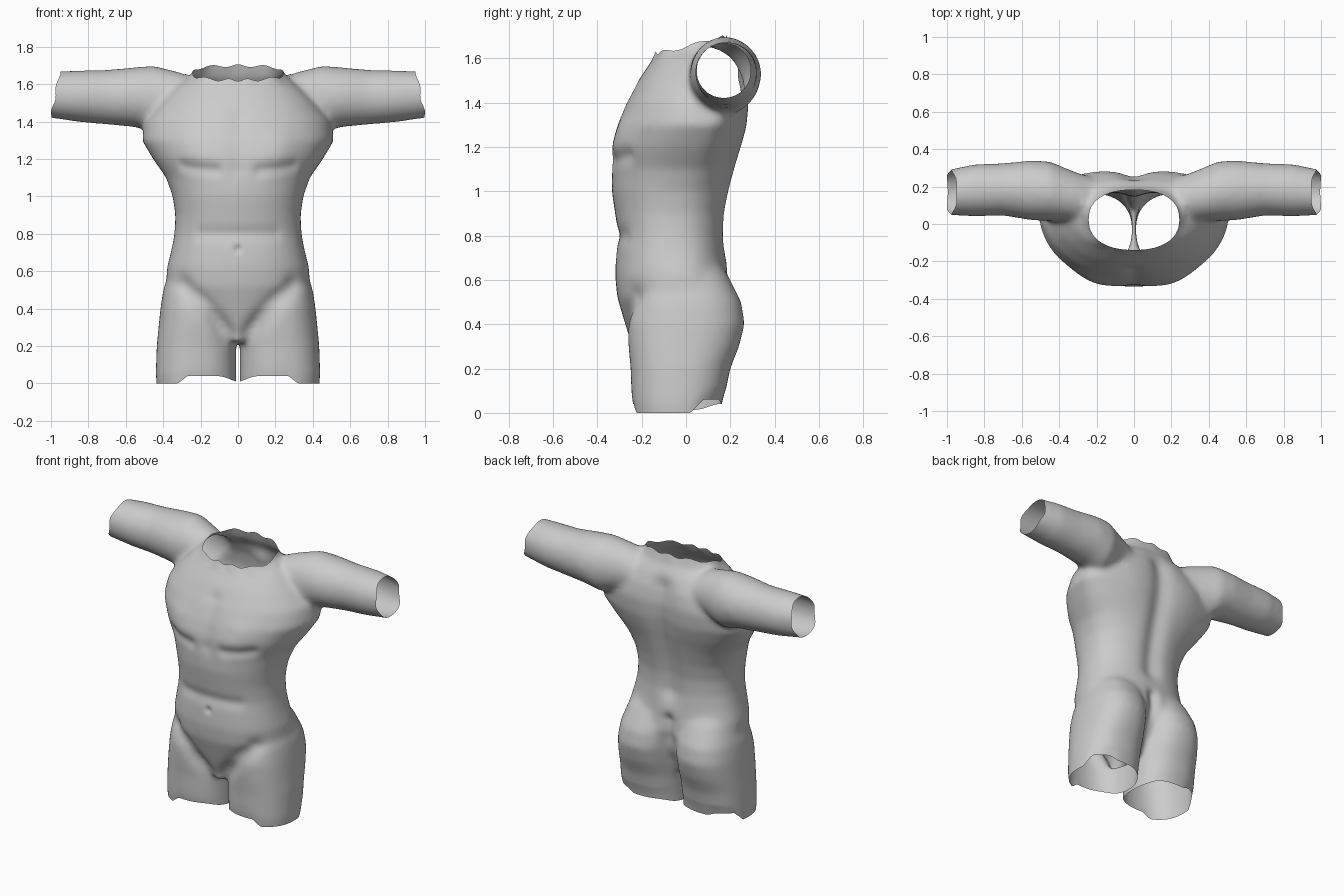
import bpy, bmesh
from math import sin, cos, pi, exp, atan2
from mathutils import Vector

cube = bpy.data.objects.get("Cube")
if cube:
    bpy.data.objects.remove(cube)

skin = bpy.data.materials.new("light_grey")
skin.use_nodes = True
skin.diffuse_color = (0.6, 0.6, 0.6, 1)
skin.node_tree.nodes["Principled BSDF"].inputs["Base Color"].default_value = skin.diffuse_color

STEPS = 48


def spow(v, e):
    return abs(v) ** e * (1 if v > 0 else -1)


def clamp(v):
    return max(0.0, min(1.0, v))


def loft(bm, rings):
    """Skin a closed solid over a list of point rings."""
    loops = [[bm.verts.new(p) for p in ring] for ring in rings]
    faces = [bm.faces.new(loops[0]), bm.faces.new(loops[-1])]
    for a, b in zip(loops, loops[1:]):
        for i in range(STEPS):
            j = (i + 1) % STEPS
            faces.append(bm.faces.new((a[i], a[j], b[j], b[i])))
    bmesh.ops.recalc_face_normals(bm, faces=faces)


def body_ring(z, x0, x1, front, mid, back, power=2.3):
    """Horizontal section whose widest line sits at y = mid."""
    ring = []
    for i in range(STEPS):
        a = 2 * pi * i / STEPS
        c, s = spow(cos(a), 2 / power), spow(sin(a), 2 / power)
        depth = back - mid if s > 0 else mid - front
        ring.append(((x0 + x1) / 2 + c * (x1 - x0) / 2, mid + s * depth, z))
    return ring


def arm_ring(x, cy, cz, ry, rz):
    return [(x, cy + ry * cos(2 * pi * i / STEPS), cz + rz * sin(2 * pi * i / STEPS))
            for i in range(STEPS)]


# Trunk: height, half width, front, widest line, back
TRUNK = [
    (.22, .05, -.22, -.06, .08), (.32, .16, -.25, -.03, .12), (.42, .3, -.28, 0, .17),
    (.52, .385, -.31, 0, .2), (.62, .38, -.32, -.02, .19), (.72, .355, -.315, -.04, .18),
    (.8, .34, -.305, -.05, .175), (.9, .335, -.32, -.05, .18), (1, .35, -.335, -.04, .2),
    (1.1, .385, -.335, 0, .225), (1.2, .455, -.335, .05, .25), (1.3, .515, -.31, .1, .27),
    (1.4, .5, -.27, .12, .28), (1.5, .42, -.215, .1, .27), (1.58, .34, -.16, .08, .24),
    (1.64, .25, -.13, .05, .2), (1.75, .2, -.11, .03, .16)]
# Thigh: height, outer side, front, widest line, back
THIGH = [
    (-.08, .43, -.23, -.03, .15), (.05, .44, -.245, -.03, .17), (.2, .435, -.25, -.02, .2),
    (.3, .425, -.26, -.01, .24), (.4, .415, -.265, 0, .265), (.5, .4, -.25, 0, .25),
    (.62, .36, -.2, 0, .19), (.72, .3, -.1, 0, .12)]
# Arm: distance out, centre y, centre z, radius y, radius z
ARM = [
    (.15, .1, 1.5, .12, .1), (.3, .14, 1.52, .13, .14), (.45, .175, 1.52, .16, .178),
    (.55, .18, 1.53, .16, .16), (.7, .185, 1.53, .14, .146), (.85, .18, 1.535, .14, .138),
    (1.08, .165, 1.548, .115, .118)]

bm = bmesh.new()
loft(bm, [body_ring(z, -w, w, f, m, b) for z, w, f, m, b in TRUNK])
loft(bm, [body_ring(z, .01, o, f, m, b) for z, o, f, m, b in THIGH])
loft(bm, [arm_ring(*r) for r in ARM])
mesh = bpy.data.meshes.new("torso")
bm.to_mesh(mesh)
bm.free()
torso = bpy.data.objects.new("torso", mesh)
bpy.context.collection.objects.link(torso)

# Fuse the solids into one skin
remesh = torso.modifiers.new("fuse", 'REMESH')
remesh.mode = 'VOXEL'
remesh.voxel_size = .013
fused = bpy.data.meshes.new_from_object(torso.evaluated_get(bpy.context.evaluated_depsgraph_get()))
torso.modifiers.clear()


def cut(bm, point, normal, test=lambda c: True):
    faces = [f for f in bm.faces if test(f.calc_center_median())]
    geom = {g for f in faces for g in (f, *f.edges, *f.verts)}
    bmesh.ops.bisect_plane(bm, geom=list(geom), dist=1e-5, plane_co=point,
                           plane_no=normal, clear_outer=True)


# Mirror the left half, then soften the joins
bm = bmesh.new()
bm.from_mesh(fused)
cut(bm, (0, 0, 0), (-1, 0, 0))
bmesh.ops.mirror(bm, geom=bm.verts[:] + bm.edges[:] + bm.faces[:], axis='X', merge_dist=.001)
for _ in range(12):
    bmesh.ops.smooth_vert(bm, verts=bm.verts[:], factor=.5,
                          use_axis_x=True, use_axis_y=True, use_axis_z=True)
bmesh.ops.recalc_face_normals(bm, faces=bm.faces[:])
bm.normal_update()

# Muscle relief: start, end, radius, height
RELIEF = [
    ((0, -.32, 1.15), (0, -.24, 1.42), .05, -.012),    # breastbone
    ((0, .19, .8), (0, .26, 1.5), .07, -.03),          # spine
    ((0, .22, .25), (0, .19, .6), .04, -.03),          # seat cleft
    ((.12, -.33, 1.14), (.3, -.27, 1.16), .035, -.014),  # under chest
    ((.2, -.32, 1.22), (.22, -.3, 1.25), .1, .014),    # chest
    ((0, -.31, .8), (.2, -.28, .8), .035, -.008),      # waist crease
    ((0, -.315, .715), (0, -.315, .72), .018, -.014),  # navel
    ((.05, -.25, .26), (.28, -.22, .52), .05, -.018),  # groin
    ((.2, .27, 1.3), (.22, .27, 1.4), .12, .01)]       # shoulder blade


def relief(p):
    total = 0
    for a, b, radius, height in RELIEF:
        a, ab = Vector(a), Vector(b) - Vector(a)
        near = a + ab * clamp((p - a).dot(ab) / ab.length_squared)
        total += height * exp(-(p - near).length_squared / radius ** 2)
    return total


moves = [(v, v.normal * relief(Vector((abs(v.co.x), v.co.y, v.co.z)))) for v in bm.verts]
for v, d in moves:
    v.co += d

# Open the neck, sleeves and legs
cut(bm, (0, 0, 1.65), (0, -.2, 1), lambda c: abs(c.x) < .28 and c.z > 1.5)
cut(bm, (1, 0, 0), (1, 0, 0))
cut(bm, (-1, 0, 0), (-1, 0, 0))
cut(bm, (0, 0, 0), (0, 0, -1))

# Ragged rims
for v in bm.verts:
    x, y, z = v.co
    ax = abs(x)
    if ax > .85:
        top = clamp((z - 1.46) / .2)
        pull = (.04 * top + .006 * (1 - cos(45 * (z - 1.45)))) * (ax - .85) / .15
        v.co.x -= pull if x > 0 else -pull
    elif z < .12:
        outer, rear = clamp((ax - .27) / .05), clamp((y - .02) / .06)
        lift = .04 * (1 - outer) - .03 * exp(-(ax / .06) ** 2) + .06 * outer * rear
        v.co.z += lift * (1 - z / .12)
    elif ax < .28 and z > 1.58:
        rim = clamp(1 - (1.65 + .2 * y - z) / .05)
        angle = atan2(y, ax)
        v.co.z += rim * (.007 * sin(9 * angle) + .012 * clamp(y / .1))

bm.to_mesh(mesh)
bm.free()
bpy.data.meshes.remove(fused)
mesh.materials.clear()
mesh.materials.append(skin)
for p in mesh.polygons:
    p.use_smooth = True
